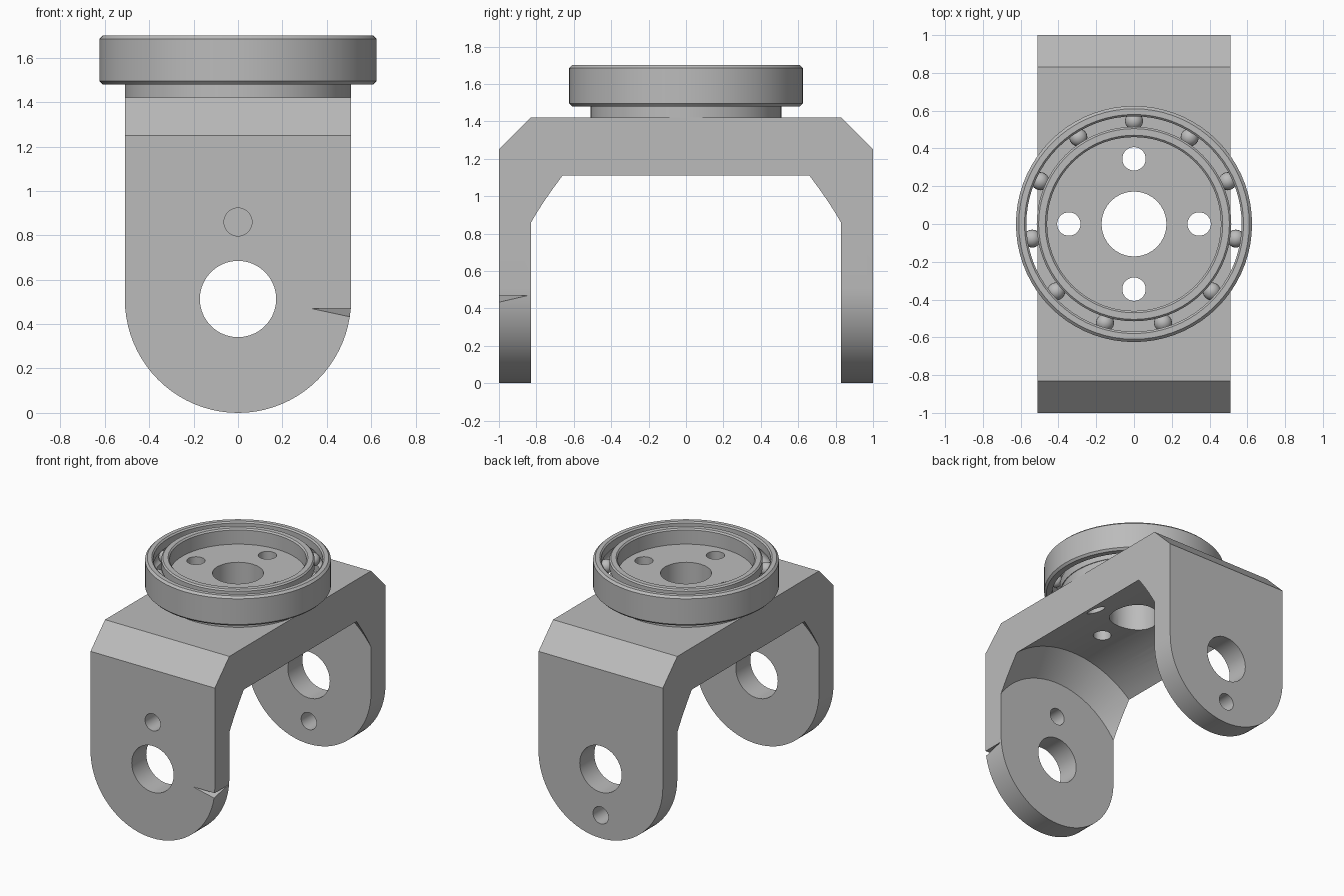
import bpy, bmesh, math
from mathutils import Matrix, Vector

if "Cube" in bpy.data.objects:
    bpy.data.objects.remove(bpy.data.objects["Cube"])

metal = bpy.data.materials.new("plain grey")
metal.diffuse_color = (0.5, 0.5, 0.5, 1)
metal.use_nodes = True
metal.node_tree.nodes["Principled BSDF"].inputs["Base Color"].default_value = metal.diffuse_color


def make(name, bm):
    bmesh.ops.recalc_face_normals(bm, faces=bm.faces)
    me = bpy.data.meshes.new(name)
    bm.to_mesh(me)
    bm.free()
    ob = bpy.data.objects.new(name, me)
    bpy.context.collection.objects.link(ob)
    me.materials.append(metal)
    return ob


def prism(name, points, depth):
    """Extrude a closed outline of 3D points along a vector."""
    bm = bmesh.new()
    face = bm.faces.new([bm.verts.new(p) for p in points])
    out = bmesh.ops.extrude_face_region(bm, geom=[face])["geom"]
    bmesh.ops.translate(bm, vec=depth, verts=[v for v in out if isinstance(v, bmesh.types.BMVert)])
    return make(name, bm)


def lathe(name, profile, steps=64, closed=True, matrix=None):
    """Revolve (radius, height) points around z; open profiles get capped."""
    bm = bmesh.new()
    rings = [[bm.verts.new((r * math.cos(2 * math.pi * i / steps),
                            r * math.sin(2 * math.pi * i / steps), z)) for i in range(steps)]
             for r, z in profile]
    n = len(rings)
    for k in range(n if closed else n - 1):
        a, b = rings[k], rings[(k + 1) % n]
        for i in range(steps):
            j = (i + 1) % steps
            bm.faces.new((a[i], a[j], b[j], b[i]))
    if not closed:
        bm.faces.new(rings[0])
        bm.faces.new(rings[-1])
    if matrix:
        bm.transform(matrix)
    return make(name, bm)


def cut(target, cutters, mode='DIFFERENCE'):
    bpy.context.view_layer.objects.active = target
    for c in cutters:
        m = target.modifiers.new("cut", 'BOOLEAN')
        m.operation, m.solver, m.object = mode, 'EXACT', c
        bpy.ops.object.modifier_apply(modifier=m.name)
    for c in cutters:
        bpy.data.objects.remove(c)


def smooth(ob):
    bpy.ops.object.select_all(action='DESELECT')
    ob.select_set(True)
    bpy.context.view_layer.objects.active = ob
    bpy.ops.object.shade_smooth_by_angle(angle=math.radians(25))


def along_y(x, y, z):
    return Matrix.Translation((x, y, z)) @ Matrix.Rotation(math.pi / 2, 4, 'X')


def pin_y(r, x, y, z):
    return lathe("cutter", [(r, -0.2), (r, 0.2)], 40, False, along_y(x, y, z))


def vertical_holes():
    spots = [(0.172, 0, 0)] + [(0.062, 0.345 * math.cos(a), 0.345 * math.sin(a))
                               for a in (0, math.pi / 2, math.pi, 1.5 * math.pi)]
    return [lathe("cutter", [(r, 1.0), (r, 2.0)], 32, False, Matrix.Translation((x, y, 0)))
            for r, x, y in spots]


# Fork bracket: chamfered block, rounded leg ends, turned-out inside
W, PZ = 0.51, 0.513
side = [(-1, 0), (1, 0), (1, 1.25), (0.83, 1.42), (-0.83, 1.42), (-1, 1.25)]
fork = prism("fork_bracket", [(-0.6, y, z) for y, z in side], Vector((1.2, 0, 0)))
arc = [(W * math.cos(math.pi * (1 + i / 40)), PZ + PZ * math.sin(math.pi * (1 + i / 40)))
       for i in range(41)]
outline = arc + [(W, 1.6), (-W, 1.6)]
cut(fork, [prism("cutter", [(x, -1.2, z) for x, z in outline], Vector((0, 2.4, 0)))], 'INTERSECT')
inside = [(0.615, -0.83), (0.785, -0.66), (0.785, 0.66), (0.615, 0.83)]
cut(fork, [lathe("cutter", inside, 96, False, along_y(0, 0, PZ))])

# Pivot holes, small locating holes and base holes
cut(fork, [pin_y(0.172, 0, s * 0.92, PZ) for s in (-1, 1)]
    + [pin_y(0.063, 0, -0.92, 0.86), pin_y(0.063, 0, 0.92, 0.17)] + vertical_holes())

# Small wedge nick in the rim of the front leg
bm = bmesh.new()
bmesh.ops.convex_hull(bm, input=[bm.verts.new(p) for p in (
    (0.53, -1.01, 0.425), (0.53, -1.01, 0.47), (0.53, -0.82, 0.47), (0.32, -1.01, 0.47))])
cut(fork, [make("cutter", bm)])
smooth(fork)

# Hub that carries the bearing
hub = lathe("bearing_hub", [(W, 1.415), (W, 1.48), (0.462, 1.48), (0.462, 1.585)], 64, False)
cut(hub, vertical_holes())
smooth(hub)

# Bearing races, each with a ball groove
MID, RB, PR = 1.59, 0.05, 0.545


def groove(sign, shoulder):
    h = math.sqrt(RB ** 2 - (shoulder - PR) ** 2)
    a = math.atan2(h, abs(shoulder - PR))
    return [(PR + sign * RB * math.cos(t), MID + RB * math.sin(t))
            for t in [a * (k / 4 - 1) for k in range(9)]]


outer = [(0.57, 1.48), *groove(1, 0.57), (0.57, 1.69), (0.58, 1.70),
         (0.61, 1.70), (0.625, 1.685), (0.625, 1.495), (0.61, 1.48)]
smooth(lathe("outer_race", outer, 72))
inner = [(0.515, 1.48), *groove(-1, 0.515), (0.515, 1.69), (0.505, 1.70),
         (0.47, 1.70), (0.46, 1.69), (0.46, 1.48)]
smooth(lathe("inner_race", inner, 72))

# Eleven bearing balls
bm = bmesh.new()
for i in range(11):
    a = math.pi / 2 + 2 * math.pi * i / 11
    bmesh.ops.create_uvsphere(bm, u_segments=16, v_segments=10, radius=RB - 0.002,
                              matrix=Matrix.Translation((PR * math.cos(a), PR * math.sin(a), MID)))
smooth(make("bearing_balls", bm))
